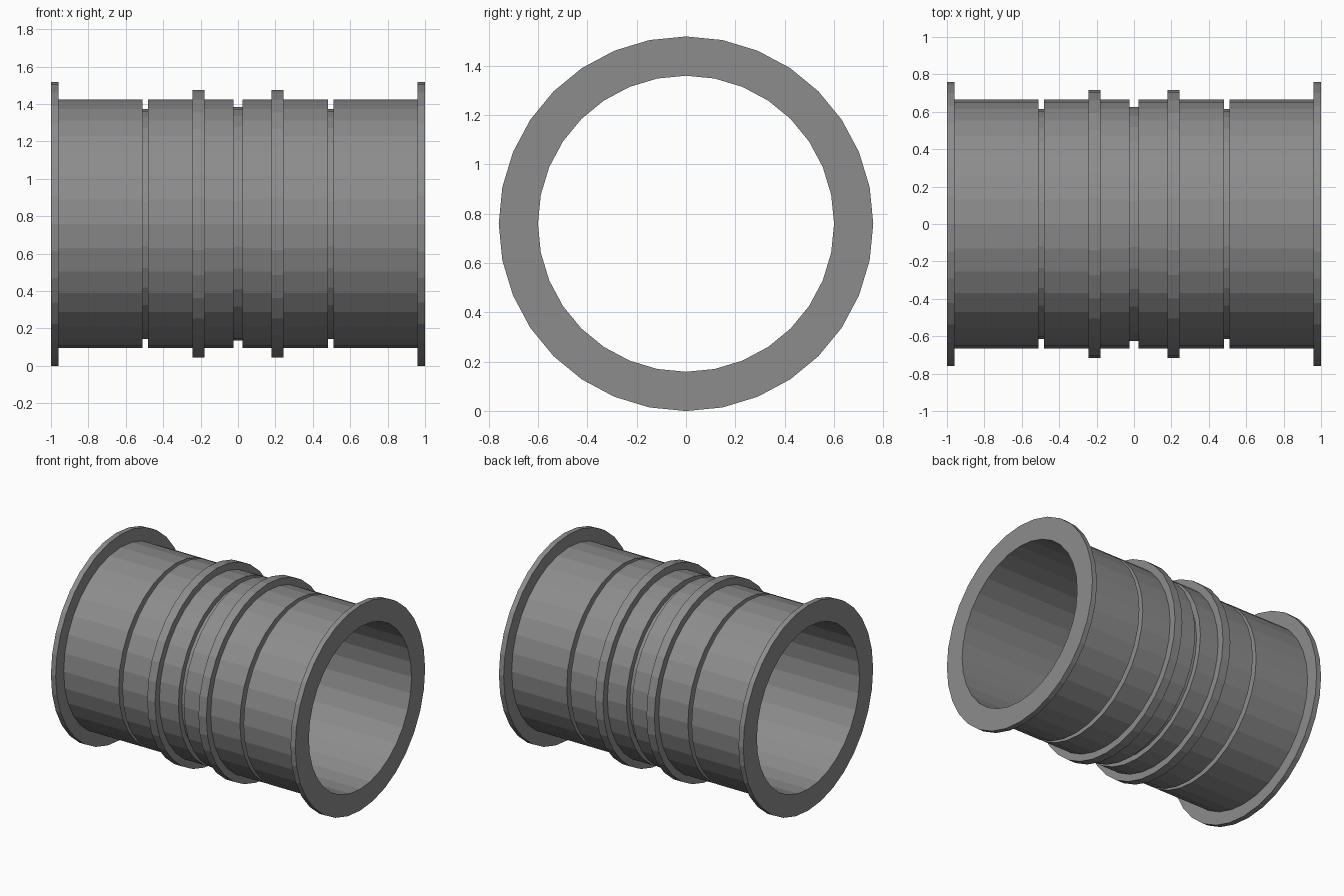
import bpy, bmesh
from math import sin, cos, tau

if "Cube" in bpy.data.objects:
    bpy.data.objects.remove(bpy.data.objects["Cube"])

SIDES = 32
AXIS_Z = 0.759
BORE = 0.6

# Right half of the outer outline: (x, radius) from the middle groove to the end flange
half = [
    (0.023, 0.625), (0.023, 0.665),   # middle groove
    (0.178, 0.665), (0.178, 0.716),   # raised rib
    (0.242, 0.716), (0.242, 0.665),
    (0.481, 0.665), (0.481, 0.615),   # outer narrow groove
    (0.511, 0.615), (0.511, 0.665),
    (0.961, 0.665), (0.961, 0.759),   # end flange
    (1.0, 0.759),
]


def lathe(name, profile):
    """Revolve a closed (x, radius) profile around the horizontal axis."""
    bm = bmesh.new()
    rings = [[bm.verts.new((x, r * sin(tau * i / SIDES),
                            AXIS_Z + r * cos(tau * i / SIDES)))
              for i in range(SIDES)] for x, r in profile]
    for a, b in zip(rings, rings[1:] + rings[:1]):
        for i in range(SIDES):
            j = (i + 1) % SIDES
            bm.faces.new((a[i], a[j], b[j], b[i]))
    bmesh.ops.recalc_face_normals(bm, faces=bm.faces)
    mesh = bpy.data.meshes.new(name)
    bm.to_mesh(mesh)
    bm.free()
    obj = bpy.data.objects.new(name, mesh)
    bpy.context.collection.objects.link(obj)
    return obj


# Mirror the outline, then close it with the straight bore
outer = [(-x, r) for x, r in reversed(half)] + half
sleeve = lathe("flanged_pipe_sleeve", outer + [(1.0, BORE), (-1.0, BORE)])

# Dark grey finish
dark_grey = bpy.data.materials.new("dark_grey")
dark_grey.diffuse_color = (0.265, 0.265, 0.265, 1.0)
dark_grey.use_nodes = True
dark_grey.node_tree.nodes["Principled BSDF"].inputs["Base Color"].default_value = dark_grey.diffuse_color
sleeve.data.materials.append(dark_grey)
